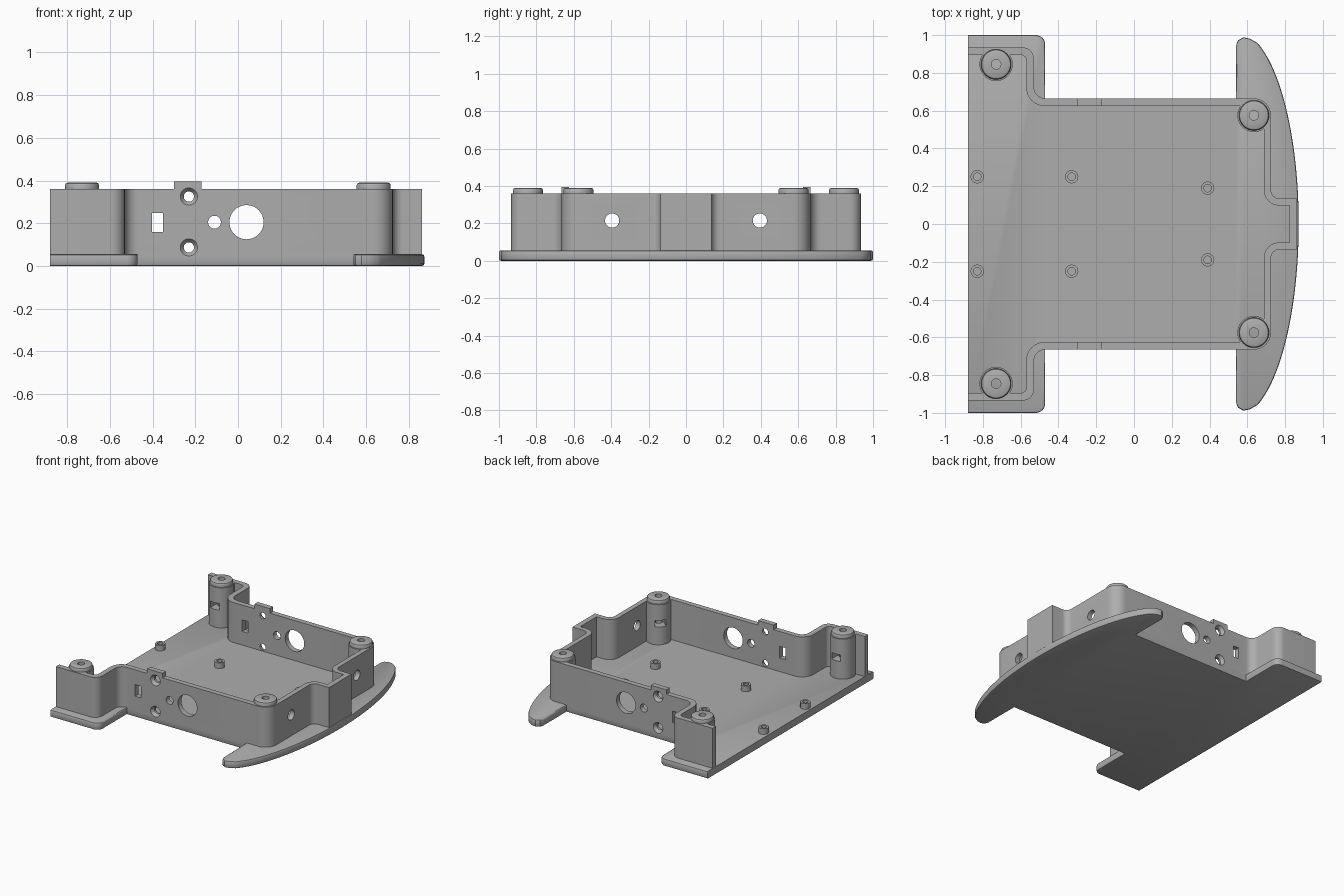
import bpy, bmesh, math
from mathutils import Vector, Matrix

cube = bpy.data.objects.get("Cube")
if cube:
    bpy.data.objects.remove(cube)

grey = bpy.data.materials.new("plain grey")
grey.use_nodes = True
grey.diffuse_color = (0.42, 0.42, 0.42, 1)
grey.node_tree.nodes["Principled BSDF"].inputs["Base Color"].default_value = (0.42, 0.42, 0.42, 1)

FLOOR, RIM = 0.055, 0.36


def finish(name, bm):
    bmesh.ops.recalc_face_normals(bm, faces=bm.faces)
    mesh = bpy.data.meshes.new(name)
    bm.to_mesh(mesh)
    bm.free()
    mesh.materials.append(grey)
    obj = bpy.data.objects.new(name, mesh)
    bpy.context.collection.objects.link(obj)
    return obj


def rounded(corners, steps=8):
    """Path through (x, y, radius) corners, each rounded off."""
    out = []
    for i, (x, y, r) in enumerate(corners):
        p = Vector((x, y))
        if r == 0:
            out.append(p)
            continue
        u = (Vector(corners[i - 1][:2]) - p).normalized() * r
        v = (Vector(corners[i + 1][:2]) - p).normalized() * r
        for k in range(steps + 1):
            a = math.pi / 2 * k / steps
            out.append(p + u * (1 - math.sin(a)) + v * (1 - math.cos(a)))
    return out


def mirrored(half):
    return half + [Vector((p.x, -p.y)) for p in reversed(half) if abs(p.y) > 1e-5]


def prism(outline, z0, z1):
    bm = bmesh.new()
    face = bm.faces.new([bm.verts.new((p.x, p.y, z0)) for p in outline])
    top = bmesh.ops.extrude_face_region(bm, geom=[face])["geom"]
    verts = [g for g in top if isinstance(g, bmesh.types.BMVert)]
    bmesh.ops.translate(bm, verts=verts, vec=(0, 0, z1 - z0))
    return bm


def lathe(name, profile, x, y, steps=40):
    """Closed (radius, z) profile turned about an upright axis."""
    bm = bmesh.new()
    rings = []
    for i in range(steps):
        a = 2 * math.pi * i / steps
        rings.append([bm.verts.new((x + r * math.cos(a), y + r * math.sin(a), z)) for r, z in profile])
    n = len(profile)
    for i in range(steps):
        a, b = rings[i], rings[(i + 1) % steps]
        for j in range(n):
            bm.faces.new((a[j], b[j], b[(j + 1) % n], a[(j + 1) % n]))
    return finish(name, bm)


def box(name, size, loc, turn=0):
    bm = bmesh.new()
    m = Matrix.Translation(loc) @ Matrix.Rotation(turn, 4, "Z") @ Matrix.Diagonal((*size, 1))
    bmesh.ops.create_cube(bm, size=1, matrix=m)
    return finish(name, bm)


def drill(loc, direction, r1, r2, depth):
    """Round cutter centred at loc, r1 at its tail and r2 at its head."""
    bm = bmesh.new()
    m = Matrix.Translation(loc) @ Vector(direction).to_track_quat("Z", "Y").to_matrix().to_4x4()
    bmesh.ops.create_cone(bm, cap_ends=True, segments=40, radius1=r1, radius2=r2, depth=depth, matrix=m)
    return finish("cutter", bm)


def cut(obj, cutters):
    bpy.context.view_layer.objects.active = obj
    for c in cutters:
        mod = obj.modifiers.new("cut", "BOOLEAN")
        mod.operation, mod.solver, mod.object = "DIFFERENCE", "EXACT", c
        bpy.ops.object.modifier_apply(modifier=mod.name)


parts = []

# Base plate with rear wings and curved front bumper
half = rounded([(-0.88, 1, 0), (-0.47, 1, 0.05), (-0.47, 0.665, 0), (0.54, 0.665, 0)])
half += [Vector(p) for p in ((0.54, 0.945), (0.55, 0.972), (0.578, 0.988), (0.612, 0.982))]
for k in range(29):
    t = math.radians(70 * (1 - k / 28))
    half.append(Vector((0.54 + 0.332 * math.cos(t), 1.02 * math.sin(t))))
bm = prism(mirrored(half), 0, FLOOR)
edges = []
for e in bm.edges:
    a, b = (v.co for v in e.verts)
    back = max(a.x, b.x) < -0.87
    beside_wall = abs(abs(a.y) - 0.665) < 0.001 and abs(a.y - b.y) < 0.001
    if abs(a.z - b.z) < 0.001 and not back and not (a.z > 0.01 and beside_wall):
        edges.append(e)
bmesh.ops.bevel(bm, geom=edges, offset=0.01, segments=2, profile=0.5, affect="EDGES")
plate = finish("base_plate", bm)
parts.append(plate)

# Wall that follows the plate and steps out at the nose, open at the back
outer = rounded([(-0.88, 0.935, 0), (-0.53, 0.935, 0.06), (-0.53, 0.665, 0.06),
                 (0.725, 0.665, 0.09), (0.725, 0.135, 0.045), (0.862, 0.135, 0)])
inner = rounded([(-0.88, 0.895, 0), (-0.57, 0.895, 0.03), (-0.57, 0.625, 0.095),
                 (0.688, 0.625, 0.05), (0.688, 0.098, 0.08), (0.822, 0.098, 0)])
wall = finish("wall", prism(mirrored(outer) + mirrored(inner)[::-1], FLOOR - 0.001, RIM))
parts.append(wall)

# Openings in the side and front walls, and the raised clip tabs
front_cutters = []
for s, side in ((1, "left"), (-1, "right")):
    tab = box(side + "_clip_tab", (0.13, 0.04, 0.035), (-0.235, s * 0.645, RIM + 0.0175))
    y, out = s * 0.65, (0, s, 0)
    cutters = [drill((0.04, y, 0.205), out, 0.08, 0.08, 0.1),
               drill((-0.11, y, 0.205), out, 0.03, 0.03, 0.1),
               box("cutter", (0.05, 0.12, 0.088), (-0.377, y, 0.203))]
    screws = []
    for z in (0.325, 0.087):
        screws.append(drill((-0.23, s * 0.655, z), out, 0.022, 0.044, 0.03))
        screws.append(drill((-0.23, y, z), out, 0.024, 0.024, 0.1))
    nose = drill((0.705, s * 0.395, 0.215), (1, 0, 0), 0.038, 0.038, 0.1)
    cut(wall, cutters + screws + [nose])
    cut(tab, screws[:2])
    cut(plate, screws[2:3])
    parts.append(tab)
    for c in cutters + screws + [nose]:
        bpy.data.objects.remove(c)

# Corner posts with a stepped cap, a screw bore and a nut slot
post = [(0.025, FLOOR - 0.01), (0.088, FLOOR - 0.01), (0.088, RIM), (0.08, RIM),
        (0.08, 0.378), (0.076, 0.386), (0.068, 0.39), (0.025, 0.39)]
for s, side in ((1, "left"), (-1, "right")):
    for place, x, y, angle in (("back", -0.73, 0.845, -90), ("front", 0.635, 0.575, -135)):
        obj = lathe(f"{place}_{side}_post", post, x, s * y)
        turn = math.radians(s * angle)
        aim = Vector((math.cos(turn), math.sin(turn), 0))
        slot = box("cutter", (0.1, 0.075, 0.05), Vector((x, s * y, 0.215)) + aim * 0.06, turn)
        cut(obj, [slot])
        bpy.data.objects.remove(slot)
        parts.append(obj)

# Small board standoffs on the floor
standoff = [(0.02, FLOOR - 0.01), (0.035, FLOOR - 0.01), (0.035, 0.098), (0.02, 0.098)]
for s, side in ((1, "left"), (-1, "right")):
    for place, x, y in (("back", -0.83, 0.25), ("middle", -0.33, 0.25), ("front", 0.39, 0.19)):
        parts.append(lathe(f"{place}_{side}_standoff", standoff, x, s * y, 24))

# Smooth the round surfaces and keep the edges crisp
bpy.ops.object.select_all(action="DESELECT")
for obj in parts:
    obj.select_set(True)
bpy.context.view_layer.objects.active = plate
bpy.ops.object.shade_smooth_by_angle(angle=math.radians(30))
